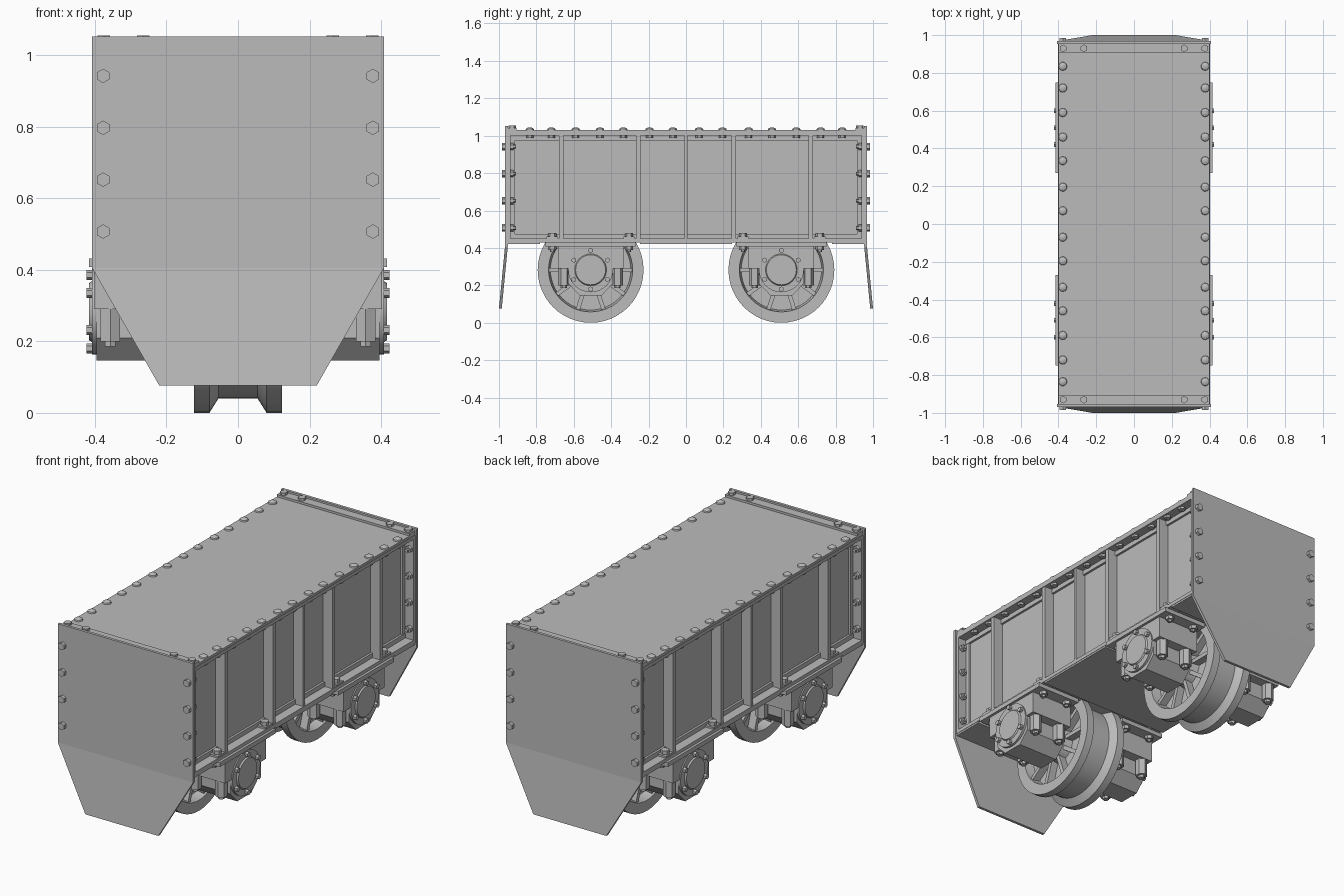
import bpy, bmesh, math
from mathutils import Matrix, Vector

old = bpy.data.objects.get("Cube")
if old:
    bpy.data.objects.remove(old, do_unlink=True)

steel = bpy.data.materials.new("grey_steel")
steel.use_nodes = True
GREY = (0.5, 0.5, 0.5, 1)
steel.diffuse_color = GREY
steel.node_tree.nodes["Principled BSDF"].inputs["Base Color"].default_value = GREY
SIDES = (-1, 1)
AXLES = (-0.51, 0.51)
HUB_Z = 0.283


def finish(bm, name, smooth=False):
    bmesh.ops.recalc_face_normals(bm, faces=bm.faces)
    mesh = bpy.data.meshes.new(name)
    bm.to_mesh(mesh)
    bm.free()
    mesh.materials.append(steel)
    ob = bpy.data.objects.new(name, mesh)
    bpy.context.collection.objects.link(ob)
    if smooth:
        bpy.ops.object.select_all(action='DESELECT')
        ob.select_set(True)
        bpy.context.view_layer.objects.active = ob
        bpy.ops.object.shade_smooth_by_angle(angle=math.radians(35))
    return ob


def box(bm, x0, x1, y0, y1, z0, z1):
    size = Matrix.Diagonal((abs(x1 - x0), abs(y1 - y0), abs(z1 - z0), 1))
    middle = Vector((x0 + x1, y0 + y1, z0 + z1)) / 2
    bmesh.ops.create_cube(bm, size=1, matrix=Matrix.Translation(middle) @ size)


def rod(bm, start, direction, length, r, sides=6, tip=None):
    """Cylinder or cone growing from a start point along a direction."""
    d = Vector(direction)
    turn = d.to_track_quat('Z', 'Y').to_matrix().to_4x4()
    place = Matrix.Translation(Vector(start) + d * length / 2) @ turn
    bmesh.ops.create_cone(bm, cap_ends=True, segments=sides, radius1=r,
                          radius2=r if tip is None else tip, depth=length, matrix=place)


def prism(bm, points, offset):
    """Extrude an outline of 3D points along an offset."""
    face = bm.faces.new([bm.verts.new(p) for p in points])
    new = bmesh.ops.extrude_face_region(bm, geom=[face])["geom"]
    bmesh.ops.translate(bm, vec=offset, verts=[v for v in new if isinstance(v, bmesh.types.BMVert)])


# Closed hull with recessed side walls
bm = bmesh.new()
box(bm, -0.34, 0.34, -0.955, 0.955, 0.44, 1.02)
finish(bm, "hull")

bm = bmesh.new()
box(bm, -0.4, 0.4, -0.955, 0.955, 1.018, 1.03)
finish(bm, "roof_plate")

# Top and bottom angle rails on both sides
bm = bmesh.new()
for s in SIDES:
    for z0, z1, w0, w1 in ((1.0, 1.018, 0.975, 1.0), (0.43, 0.45, 0.45, 0.475)):
        box(bm, s * 0.33, s * 0.402, -0.955, 0.955, z0, z1)
        box(bm, s * 0.33, s * 0.352, -0.955, 0.955, w0, w1)
finish(bm, "side_rails")

# Upright stiffeners and corner angles
bm = bmesh.new()
for s in SIDES:
    for y, half in ((-0.667, 0.012), (-0.256, 0.012), (0, 0.008), (0.256, 0.012), (0.667, 0.012)):
        box(bm, s * 0.33, s * 0.398, y - half, y + half, 0.45, 1.0)
    for e in SIDES:
        box(bm, s * 0.33, s * 0.402, e * 0.938, e * 0.955, 0.45, 1.0)
        box(bm, s * 0.33, s * 0.35, e * 0.915, e * 0.955, 0.45, 1.0)
finish(bm, "side_posts")

# Underframe plates between the axle mounts
bm = bmesh.new()
for y0, y1 in ((-0.955, -0.78), (-0.245, 0.245), (0.78, 0.955)):
    box(bm, -0.4, 0.4, y0, y1, 0.42, 0.442)
finish(bm, "floor_plates")

# End plates: vertical upper sheet and flared lower apron
for e, label in ((-1, "front"), (1, "back")):
    bm = bmesh.new()
    box(bm, -0.408, 0.408, e * 0.953, e * 0.968, 0.405, 1.052)
    apron = [(-0.408, e * 0.953, 0.405), (0.408, e * 0.953, 0.405),
             (0.22, e * 0.985, 0.076), (-0.22, e * 0.985, 0.076)]
    prism(bm, apron, (0, e * 0.015, 0))
    finish(bm, label + "_end_plate")

bm = bmesh.new()
for e in SIDES:
    box(bm, -0.4, 0.4, e * 0.905, e * 0.955, 1.028, 1.042)
finish(bm, "roof_end_angles")

# Roof rivets, with nuts beneath the flange
bm = bmesh.new()
nuts = bmesh.new()
for s in SIDES:
    for e in SIDES:
        for y in (0.07, 0.195, 0.335, 0.46, 0.59, 0.72, 0.835):
            rod(bm, (s * 0.377, e * y, 1.03), (0, 0, 1), 0.007, 0.023, 12, 0.021)
            rod(bm, (s * 0.377, e * y, 1.037), (0, 0, 1), 0.006, 0.021, 12, 0.011)
            rod(nuts, (s * 0.377, e * y, 1.0), (0, 0, -1), 0.012, 0.019)
        # Bolts through the roof angle and the end plates
        for x in (0.265, 0.375):
            rod(nuts, (s * x, e * 0.93, 1.042), (0, 0, 1), 0.013, 0.02)
        for z in (0.507, 0.652, 0.797, 0.942):
            rod(nuts, (s * 0.377, e * 0.968, z), (0, e, 0), 0.017, 0.02)
            rod(nuts, (s * 0.377, e * 0.938, z), (0, -e, 0), 0.017, 0.019)
            rod(nuts, (s * 0.377, e * 0.921, z), (0, -e, 0), 0.012, 0.01)
finish(bm, "roof_rivets", True)
finish(nuts, "hull_bolts")

# Double-flanged spoked wheels, revolved around the axle
half = [(0.0, 0.243), (0.055, 0.243), (0.08, 0.283), (0.123, 0.283), (0.123, 0.225),
        (0.07, 0.215), (0.07, 0.1), (0.123, 0.09), (0.123, 0.0)]
profile = [(-x, r) for x, r in reversed(half[1:])] + half
for y, label in zip(AXLES, ("front", "back")):
    bm = bmesh.new()
    verts = [bm.verts.new((x, 0, r)) for x, r in profile]
    edges = [bm.edges.new(pair) for pair in zip(verts, verts[1:])]
    bmesh.ops.spin(bm, geom=verts + edges, axis=(1, 0, 0), cent=(0, 0, 0),
                   angle=math.tau, steps=48, use_duplicate=False)
    bmesh.ops.remove_doubles(bm, verts=bm.verts, dist=0.0005)
    bmesh.ops.translate(bm, vec=(0, y, HUB_Z), verts=bm.verts)
    finish(bm, label + "_wheel", True)

    bm = bmesh.new()
    for s in SIDES:
        for k in range(10):
            start = len(bm.verts)
            box(bm, s * 0.06, s * 0.112, -0.011, 0.011, 0.08, 0.222)
            bm.verts.ensure_lookup_table()
            turn = Matrix.Translation((0, y, HUB_Z)) @ Matrix.Rotation(math.tau * (k + 0.5) / 10, 4, 'X')
            bmesh.ops.transform(bm, matrix=turn, verts=bm.verts[start:])
    finish(bm, label + "_wheel_spokes")

    bm = bmesh.new()
    rod(bm, (-0.3, y, HUB_Z), (1, 0, 0), 0.6, 0.06, 24)
    finish(bm, label + "_axle", True)

    # Axle boxes with chamfered undersides
    bm = bmesh.new()
    mount = bmesh.new()
    caps = bmesh.new()
    bolts = bmesh.new()
    for s in SIDES:
        outline = [(-0.12, 0.42), (0.12, 0.42), (0.12, 0.21), (0.06, 0.147), (-0.06, 0.147), (-0.12, 0.21)]
        prism(bm, [(s * 0.15, y + dy, z) for dy, z in outline], (s * 0.245, 0, 0))
        # Bearing cap with raised ring and bolts
        rod(caps, (s * 0.39, y, HUB_Z), (s, 0, 0), 0.018, 0.12, 32)
        rod(caps, (s * 0.408, y, HUB_Z), (s, 0, 0), 0.008, 0.085, 32, 0.08)
        for k in range(6):
            a = math.tau * k / 6
            rod(bolts, (s * 0.408, y + 0.103 * math.sin(a), HUB_Z + 0.103 * math.cos(a)),
                (s, 0, 0), 0.016, 0.014)
        # Saddle, mounting flange and clamping columns
        box(mount, s * 0.15, s * 0.402, y - 0.175, y + 0.175, 0.29, 0.41)
        box(mount, s * 0.15, s * 0.416, y - 0.24, y + 0.24, 0.408, 0.432)
        for t in SIDES:
            for x in (0.2, 0.357):
                rod(mount, (s * x, y + t * 0.143, 0.2), (0, 0, 1), 0.1, 0.031)
                rod(bolts, (s * x, y + t * 0.143, 0.2), (0, 0, -1), 0.014, 0.017)
                rod(bolts, (s * x, y + t * 0.205, 0.408), (0, 0, -1), 0.018, 0.022)
                rod(bolts, (s * x, y + t * 0.205, 0.39), (0, 0, -1), 0.012, 0.011)
            box(mount, s * 0.35, s * 0.4, y + t * 0.205 - 0.03, y + t * 0.205 + 0.03, 0.45, 0.46)
            rod(bolts, (s * 0.375, y + t * 0.205, 0.46), (0, 0, 1), 0.02, 0.022)
    finish(bm, label + "_axle_boxes")
    finish(mount, label + "_axle_mounts")
    finish(caps, label + "_bearing_caps", True)
    finish(bolts, label + "_axle_bolts")
